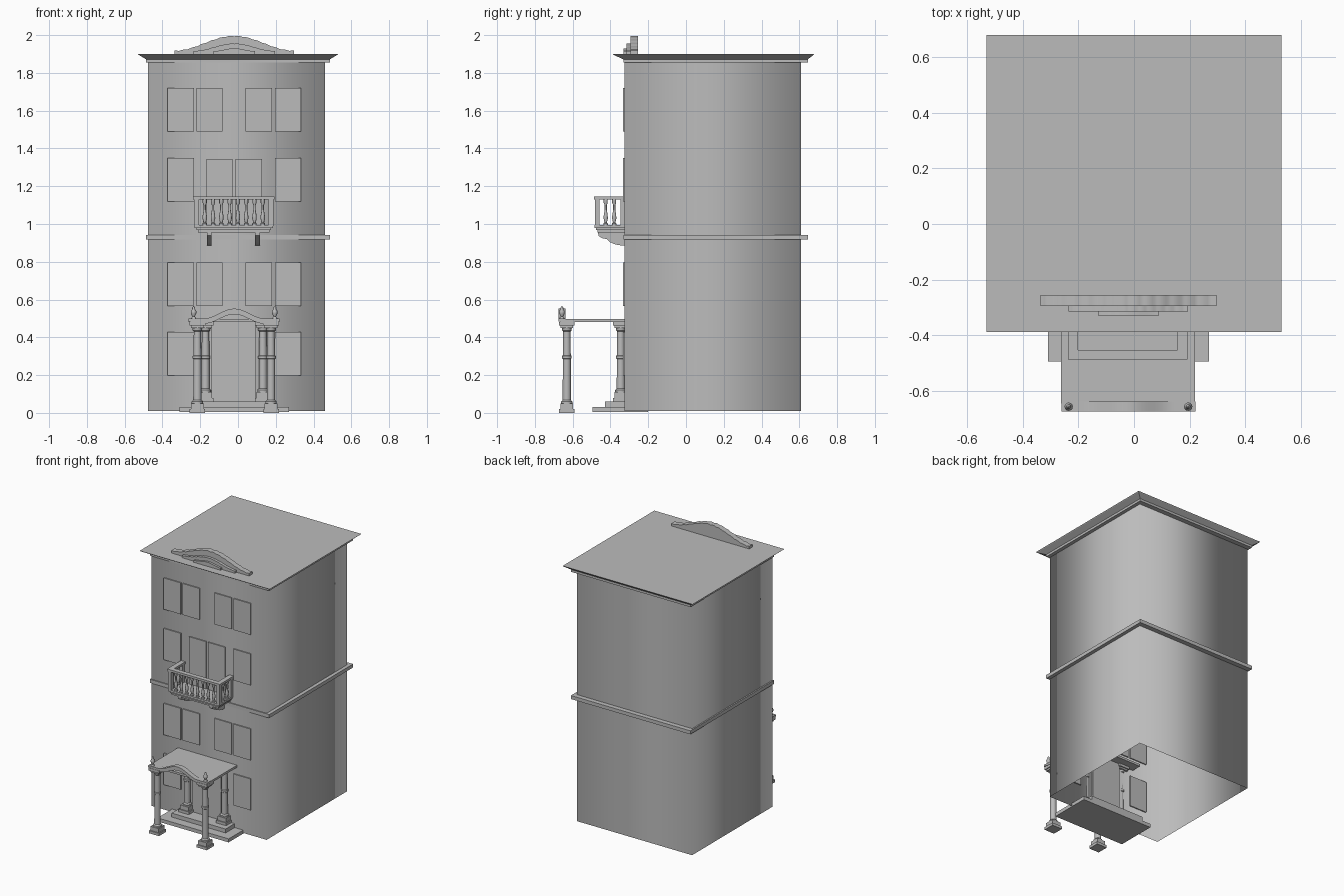
import bpy, bmesh, math
from mathutils import Vector

old = bpy.data.objects.get("Cube")
if old:
    bpy.data.objects.remove(old, do_unlink=True)

stone = bpy.data.materials.new("grey stone")
stone.use_nodes = True
GREY = (0.5, 0.5, 0.5, 1)
stone.diffuse_color = GREY
stone.node_tree.nodes["Principled BSDF"].inputs["Base Color"].default_value = GREY


def finish(name, bm, smooth=None):
    bmesh.ops.recalc_face_normals(bm, faces=bm.faces)
    mesh = bpy.data.meshes.new(name)
    bm.to_mesh(mesh)
    bm.free()
    mesh.materials.append(stone)
    ob = bpy.data.objects.new(name, mesh)
    bpy.context.collection.objects.link(ob)
    if smooth:
        bpy.ops.object.select_all(action="DESELECT")
        ob.select_set(True)
        bpy.context.view_layer.objects.active = ob
        bpy.ops.object.shade_smooth_by_angle(angle=math.radians(smooth))
    return ob


def add_loft(bm, rings, caps=True):
    """Join matching rings of points into a skin."""
    loops = [[bm.verts.new(p) for p in ring] for ring in rings]
    n = len(loops[0])
    for low, high in zip(loops, loops[1:]):
        for i in range(n):
            j = (i + 1) % n
            bm.faces.new((low[i], low[j], high[j], high[i]))
    if caps:
        bm.faces.new(loops[0])
        bm.faces.new(loops[-1])


def rect(x0, x1, y0, y1, z):
    return [(x0, y0, z), (x1, y0, z), (x1, y1, z), (x0, y1, z)]


def add_box(bm, x0, x1, y0, y1, z0, z1):
    add_loft(bm, [rect(x0, x1, y0, y1, z0), rect(x0, x1, y0, y1, z1)])


def box(name, *size):
    bm = bmesh.new()
    add_box(bm, *size)
    return finish(name, bm)


def add_square(bm, x, y, half, z0, z1):
    add_box(bm, x - half, x + half, y - half, y + half, z0, z1)


def add_lathe(bm, x, y, profile, sides=16):
    turns = [2 * math.pi * i / sides for i in range(sides)]
    add_loft(bm, [[(x + r * math.cos(t), y + r * math.sin(t), z) for t in turns]
                  for r, z in profile])


def prism(name, points, axis, a, b, smooth=30):
    """Extrude an outline along x (points are y, z) or y (points are x, z)."""
    place = {"x": lambda p, d: (d, p[0], p[1]), "y": lambda p, d: (p[0], d, p[1])}[axis]
    bm = bmesh.new()
    add_loft(bm, [[place(p, d) for p in points] for d in (a, b)])
    return finish(name, bm, smooth)


MID = -0.02     # centre line of the ornaments
WALL = -0.325   # front wall plane

# Walls: an open tube with soft corners
bm = bmesh.new()
add_loft(bm, [rect(-0.477, 0.461, WALL, 0.61, z) for z in (0.01, 1.87)], caps=False)
finish("walls", bm, 180)

# String course, fascia and sloping roof cornice
LEDGE = (-0.487, 0.487, -0.332, 0.645)
box("string_course", *LEDGE, 0.917, 0.943)
box("fascia", *LEDGE, 1.855, 1.872)
bm = bmesh.new()
add_loft(bm, [rect(*LEDGE, 1.872), rect(-0.525, 0.525, -0.383, 0.675, 1.895),
              rect(-0.53, 0.53, -0.388, 0.68, 1.9)])
finish("roof_cornice", bm)

# Windows: shallow panels, four columns by four floors
OUTER, INNER = (-0.373, 0.195), (-0.22, 0.04)
bm = bmesh.new()
for z, columns in ((1.49, OUTER + INNER), (1.118, OUTER),
                   (0.565, OUTER + INNER), (0.197, OUTER)):
    for x in columns:
        add_box(bm, x, x + 0.139, WALL - 0.008, WALL + 0.008, z, z + 0.231)
finish("windows", bm)

bm = bmesh.new()
for x in (-0.167, -0.012):
    add_box(bm, x, x + 0.139, WALL - 0.008, WALL + 0.008, 0.99, 1.343)
finish("balcony_doors", bm)
box("front_door", -0.14, 0.095, WALL - 0.008, WALL + 0.01, 0.06, 0.48)

# Entrance steps run on under the wall
box("lower_step", -0.31, 0.27, -0.495, -0.2, 0.005, 0.031)
box("upper_step", -0.24, 0.2, -0.43, -0.2, 0.031, 0.06)


# Porch columns
def column(name, x, y, z0):
    bm = bmesh.new()
    add_square(bm, x, y, 0.041, z0, z0 + 0.02)
    add_square(bm, x, y, 0.034, z0 + 0.02, z0 + 0.05)
    add_lathe(bm, x, y, [(0.03, z0 + 0.05), (0.03, z0 + 0.06), (0.022, z0 + 0.068),
                         (0.021, 0.285), (0.025, 0.288), (0.025, 0.302), (0.021, 0.305),
                         (0.019, 0.43), (0.025, 0.436), (0.025, 0.444), (0.03, 0.456)])
    add_square(bm, x, y, 0.034, 0.45, 0.462)
    add_square(bm, x, y, 0.042, 0.462, 0.482)
    finish(name, bm, 35)


for side, sign in (("left", 1), ("right", -1)):
    column("front_column_" + side, MID + sign * 0.195, -0.631, 0)
    column("back_column_" + side, MID + sign * 0.152, -0.345, 0.06)

# Porch roof with an arched front moulding
box("porch_roof", -0.262, 0.22, -0.645, -0.25, 0.48, 0.496)


def arch(t, rise):
    """Raised cosine bump that is flat towards both ends."""
    return rise * (0.5 + 0.5 * math.cos(math.pi * min(1, abs(t) / 0.68)))


steps = [i / 16 - 1 for i in range(33)]
for name, half, y0, z0, z1 in (("porch_arch", 0.235, -0.668, 0.472, 0.486),
                               ("porch_arch_rim", 0.241, -0.674, 0.484, 0.499)):
    under = [(MID + half * t, z0 + arch(t, 0.05)) for t in steps]
    over = [(MID + half * t, z1 + arch(t, 0.053)) for t in reversed(steps)]
    prism(name, under + over, "y", y0, -0.638)

# Urn finials on the porch corners
bm = bmesh.new()
for x in (MID - 0.215, MID + 0.215):
    add_lathe(bm, x, -0.657, [(0.013, 0.495), (0.013, 0.503), (0.006, 0.509), (0.014, 0.525),
                              (0.015, 0.538), (0.007, 0.55), (0.008, 0.556), (0.002, 0.566)], 12)
finish("porch_finials", bm, 50)

# Balcony floor, in stepped layers
bm = bmesh.new()
for inset, z0, z1 in ((0.022, 0.955, 0.968), (0.014, 0.968, 0.98), (0.006, 0.98, 0.995)):
    add_box(bm, -0.235 + inset, 0.19 - inset, -0.49 + inset, WALL + 0.01, z0, z1)
finish("balcony_floor", bm)

# Scrolled brackets under the balcony
curve = [(-0.465, 0.955), (-0.464, 0.938), (-0.445, 0.925), (-0.42, 0.92), (-0.405, 0.905),
         (-0.375, 0.892), (-0.34, 0.886), (-0.315, 0.886), (-0.315, 0.955)]
for side, x in (("right", -0.152), ("left", 0.103)):
    prism("balcony_bracket_" + side, curve, "x", x - 0.013, x + 0.013, 40)

# Balcony hand rail on three sides
bm = bmesh.new()
add_box(bm, -0.237, 0.192, -0.488, -0.453, 1.13, 1.146)
for x in (-0.237, 0.157):
    add_box(bm, x, x + 0.035, -0.453, WALL, 1.13, 1.146)
finish("balcony_rail", bm)

# Balcony posts and turned balusters
bm = bmesh.new()
for x in (-0.22, 0.175):
    add_square(bm, x, -0.47, 0.013, 0.99, 1.132)
    add_square(bm, x, -0.335, 0.013, 0.99, 1.132)
finish("balcony_posts", bm)
spots = [(-0.22 + 0.395 * i / 9, -0.47) for i in range(1, 9)]
spots += [(x, y) for x in (-0.22, 0.175) for y in (-0.425, -0.38)]
bm = bmesh.new()
for x, y in spots:
    add_lathe(bm, x, y, [(0.012, 0.99), (0.012, 1.003), (0.007, 1.008), (0.012, 1.03), (0.011, 1.045),
                         (0.006, 1.075), (0.006, 1.1), (0.011, 1.112), (0.011, 1.132)], 10)
finish("balusters", bm, 40)

# Rooftop crest: three stacked arched plates, the back one scalloped
fine = [i / 40 - 1 for i in range(81)]
for name, half, y0, y1, top, wave in (("crest_back", 0.317, -0.295, -0.255, 0.097, 0.004),
                                      ("crest_middle", 0.215, -0.315, -0.295, 0.056, 0.002),
                                      ("crest_front", 0.11, -0.33, -0.315, 0.03, 0)):
    edge = [(MID + half * t,
             1.915 + (top - 0.015 - wave) * (0.5 + 0.5 * math.cos(math.pi * t))
             + wave * abs(math.sin(math.pi * 6.5 * t))) for t in fine]
    base = [(MID + half, 1.9), (MID - half, 1.9)]
    prism(name, edge + base, "y", y0, y1, 40)
